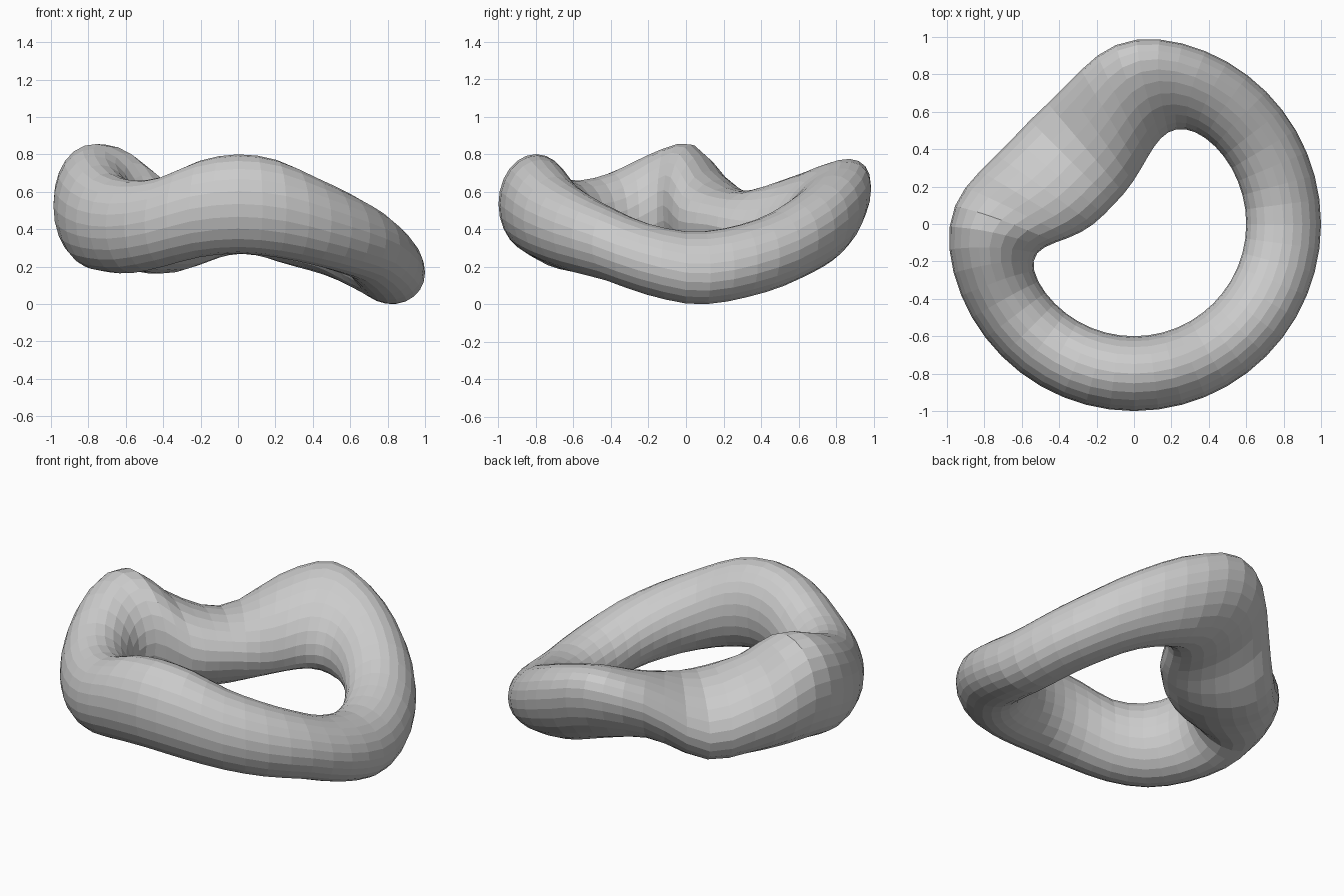
import bpy
from math import sin, cos, exp, radians, pi

if "Cube" in bpy.data.objects:
    bpy.data.objects.remove(bpy.data.objects["Cube"])

# Stations around the ring: angle, top height, bottom height, outward tilt
KEYS = [(-180, .855, .22, .01), (-165, .79, .19, 0), (-150, .70, .17, 0), (-135, .66, .165, 0),
        (-120, .68, .20, 0), (-105, .765, .25, 0), (-90, .80, .27, 0), (-75, .77, .25, 0),
        (-60, .68, .21, 0), (-45, .595, .165, 0), (-30, .51, .12, 0), (-15, .43, .05, -.01),
        (5, .385, .0, -.03), (30, .455, .06, -.01), (51, .58, .15, .02), (70, .69, .22, .07),
        (90, .745, .29, .12), (112, .68, .28, .09), (135, .60, .17, -.04),
        (157, .71, .18, 0), (170, .84, .205, .02)]
MAJOR, MINOR = 48, 24


def station(deg):
    """Smooth periodic interpolation of the stations."""
    n = len(KEYS)
    key = lambda i: (KEYS[i % n][0] + 360 * (i // n),) + KEYS[i % n][1:]
    i = max(k for k in range(n) if KEYS[k][0] <= deg + 1e-6)
    k0, k1, k2, k3 = (key(i + j) for j in (-1, 0, 1, 2))
    h = k2[0] - k1[0]
    t = (deg - k1[0]) / h
    out = []
    for c in (1, 2, 3):
        m1 = (k2[c] - k0[c]) / (k2[0] - k0[0]) * h
        m2 = (k3[c] - k1[c]) / (k3[0] - k1[0]) * h
        out.append((2*t**3 - 3*t*t + 1) * k1[c] + (t**3 - 2*t*t + t) * m1
                   + (3*t*t - 2*t**3) * k2[c] + (t**3 - t*t) * m2)
    return out


# Torus sections, with the back-left side pushed in towards the centre
verts, faces = [], []
for i in range(MAJOR):
    deg = -180 + 360 * i / MAJOR
    a = radians(deg)
    top, bottom, tilt = station(deg)
    gap = (deg - 135 + 180) % 360 - 180
    width, power = (46, 2.6) if gap > 0 else (50, 2.1)     # sharper on the left side
    for j in range(MINOR):
        p = 2 * pi * j / MINOR
        r = .8 + .2 * cos(p)
        w = (1 - cos(p)) / 2
        v = w ** 1.5
        g = 32 + (width - 32) * v
        k = 2.5 + (power - 2.5) * v
        push = (.215 + .235 * w) * exp(-(abs(gap) / g) ** k)
        z = (top + bottom) / 2 + (top - bottom) / 2 * sin(p) + tilt * cos(p)
        verts.append((r * cos(a) + push * .707, r * sin(a) - push * .707, z))
        i2, j2 = (i + 1) % MAJOR, (j + 1) % MINOR
        faces.append((i * MINOR + j, i2 * MINOR + j, i2 * MINOR + j2, i * MINOR + j2))

mesh = bpy.data.meshes.new("bent_ring")
mesh.from_pydata(verts, [], faces)
mesh.update()
ring = bpy.data.objects.new("bent_ring", mesh)
bpy.context.collection.objects.link(ring)
